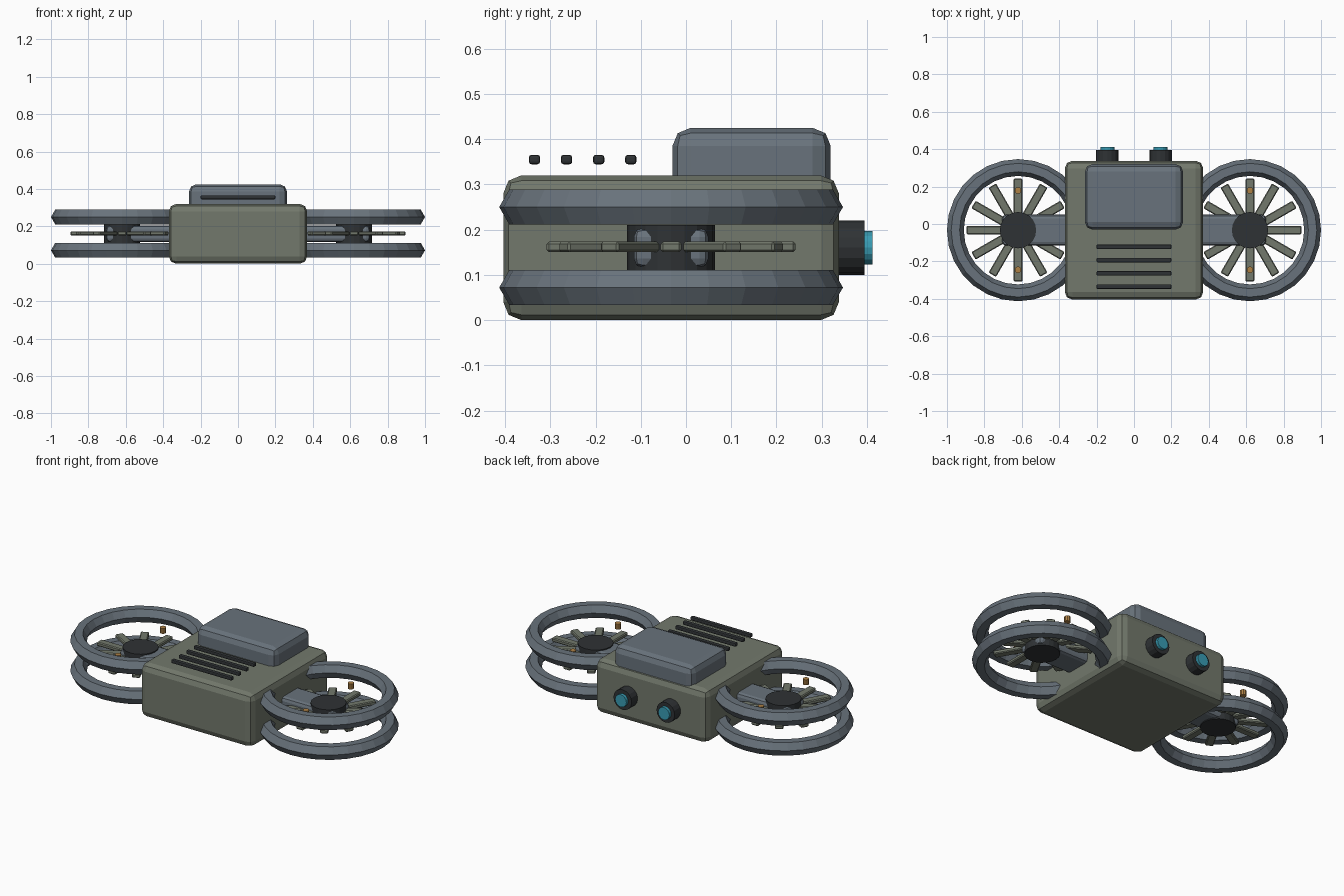
import bpy
from math import radians, cos, sin, pi

default = bpy.data.objects.get("Cube")
if default:
    bpy.data.objects.remove(default, do_unlink=True)

CY = -0.033          # middle of the body and rotors, front to back
ROTOR_X = 0.62


def material(name, rgb):
    m = bpy.data.materials.new(name)
    m.use_nodes = True
    m.diffuse_color = (*rgb, 1)
    bsdf = m.node_tree.nodes["Principled BSDF"]
    bsdf.inputs["Base Color"].default_value = (*rgb, 1)
    bsdf.inputs["Roughness"].default_value = 0.6
    return m


SHELL = material("olive_grey", (0.17, 0.19, 0.15))
METAL = material("blue_grey", (0.14, 0.17, 0.20))
DARK = material("dark_grey", (0.028, 0.032, 0.035))
GLASS = material("cyan_glass", (0.04, 0.33, 0.45))
AMBER = material("amber", (0.42, 0.22, 0.06))


def finish(name, mat, bevel=0, segments=2):
    ob = bpy.context.object
    ob.name = name
    ob.data.name = name
    ob.data.materials.append(mat)
    if bevel:
        mod = ob.modifiers.new("Bevel", "BEVEL")
        mod.width = bevel
        mod.segments = segments
    return ob


def box(name, loc, size, mat, bevel=0, segments=2, turn=0):
    bpy.ops.mesh.primitive_cube_add(size=1, location=loc, rotation=(0, 0, turn))
    bpy.context.object.scale = size
    bpy.ops.object.transform_apply(location=False, rotation=False, scale=True)
    return finish(name, mat, bevel, segments)


def cylinder(name, loc, radius, depth, mat, sides=16, tilt=0):
    bpy.ops.mesh.primitive_cylinder_add(vertices=sides, radius=radius, depth=depth,
                                        location=loc, rotation=(tilt, 0, 0))
    return finish(name, mat)


# Body and raised rear housing
box("body", (0, CY, 0.16), (0.74, 0.742, 0.32), SHELL, 0.04)
box("top_housing", (0, 0.145, 0.335), (0.525, 0.35, 0.18), METAL, 0.04)

# Row of vent bars above the front of the body
for i in range(4):
    box(f"vent_bar_{i + 1}", (0, -0.335 + i * 0.071, 0.355), (0.4, 0.025, 0.021), DARK, 0.006)

for side, s in (("left", 1), ("right", -1)):
    x = s * ROTOR_X

    # Rear lens
    cylinder(f"{side}_lens_barrel", (s * 0.142, 0.335, 0.16), 0.06, 0.12, DARK, 16, pi / 2)
    cylinder(f"{side}_lens_glass", (s * 0.142, 0.385, 0.16), 0.037, 0.055, GLASS, 16, pi / 2)

    # Arm running from the body through the hub
    box(f"{side}_arm", (s * 0.52, CY, 0.16), (0.37, 0.165, 0.088), METAL, 0.02)
    cylinder(f"{side}_hub", (x, CY, 0.16), 0.097, 0.1, DARK, 20)

    # Hexagonal-section guard rings
    for level, z in (("upper", 0.25), ("lower", 0.072)):
        bpy.ops.mesh.primitive_torus_add(location=(x, CY, z), major_radius=0.335,
                                         minor_radius=0.045, major_segments=28,
                                         minor_segments=6)
        finish(f"{side}_{level}_ring", METAL)

    # Fan blades
    for i in range(12):
        a = radians(30 * i)
        loc = (x + 0.17 * cos(a), CY + 0.17 * sin(a), 0.162)
        box(f"{side}_blade_{i + 1}", loc, (0.21, 0.046, 0.023), SHELL, 0.005, 1, a)

    # Amber marker lamps
    for place, d in (("front", -1), ("rear", 1)):
        cylinder(f"{side}_{place}_lamp", (x, CY + d * 0.212, 0.23), 0.018, 0.032, AMBER, 10)
